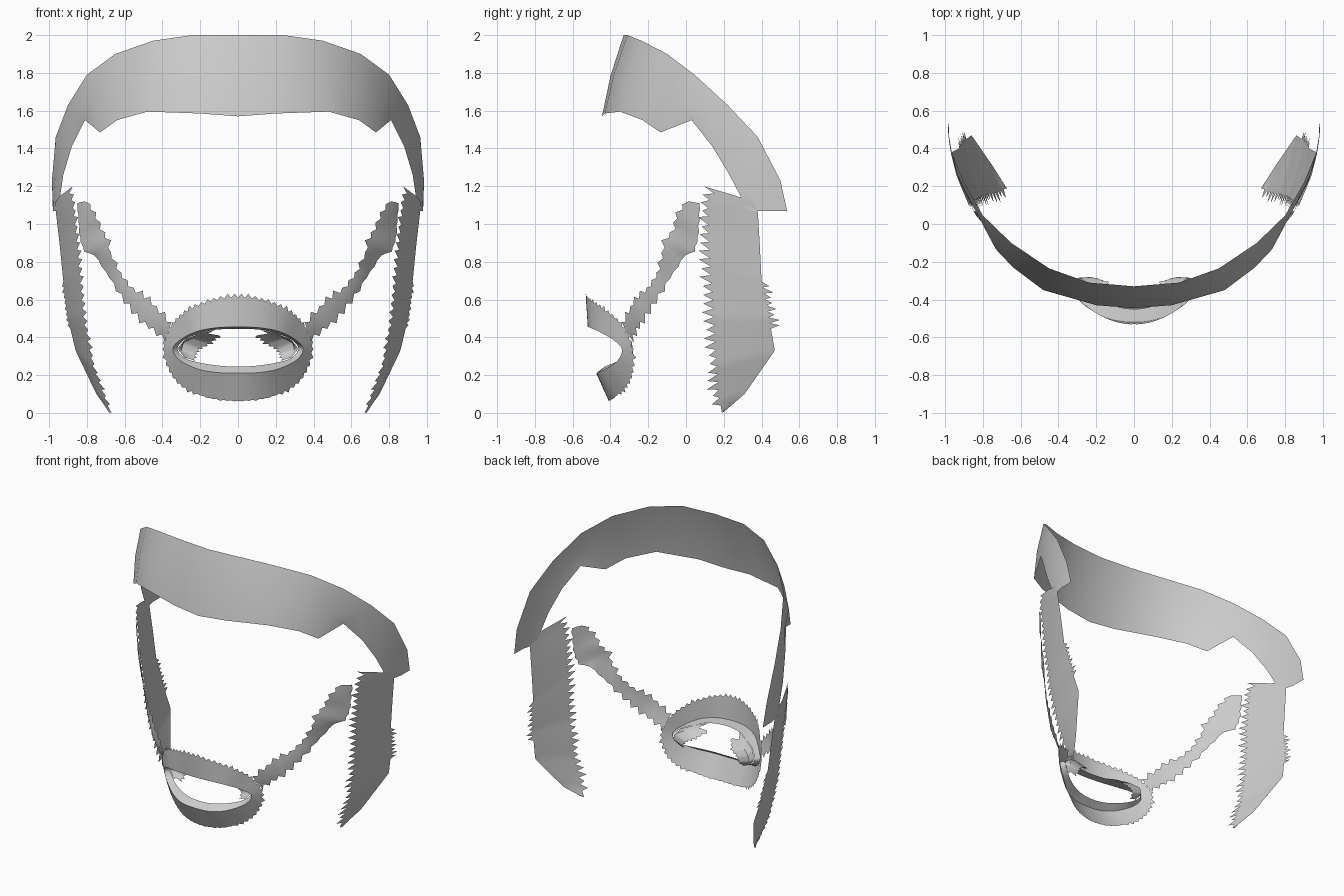
import bpy, bmesh, math, random
from mathutils import Vector

random.seed(4)
cube = bpy.data.objects.get("Cube")
if cube:
    bpy.data.objects.remove(cube, do_unlink=True)

grey = bpy.data.materials.new("plain grey")
grey.use_nodes = True
grey.diffuse_color = (0.6, 0.6, 0.6, 1)
grey.node_tree.nodes["Principled BSDF"].inputs["Base Color"].default_value = (0.6, 0.6, 0.6, 1)


def sample(rail, t, curved):
    """Point on a rail at index parameter t, straight or through a smooth curve."""
    i = min(int(t), len(rail) - 2)
    f = t - i
    b, c = rail[i], rail[i + 1]
    if not curved:
        return b.lerp(c, f)
    # mirrored end points keep the curve level across the centre line
    flip = Vector((-1, 1, 1))
    a = rail[i - 1] if i else rail[1] * flip
    d = rail[i + 2] if i + 2 < len(rail) else rail[-2] * flip
    return 0.5 * (2 * b + (c - a) * f + (2 * a - 5 * b + 4 * c - d) * f * f
                  + (3 * b - a - 3 * c + d) * f ** 3)


def even_steps(rail, count):
    """Index parameters spaced evenly by length along a rail."""
    lengths = [(q - p).length for p, q in zip(rail, rail[1:])]
    steps = []
    for k in range(count):
        left = sum(lengths) * k / (count - 1)
        i = 0
        while i < len(lengths) - 1 and left > lengths[i]:
            left -= lengths[i]
            i += 1
        steps.append(i + min(left / lengths[i], 1))
    return steps


def sheet(name, rails, count=0, first_teeth=None, last_teeth=None, bulge=0.0, curved=False):
    """Skin a half sheet across rails, cut ragged teeth in its edges and mirror it."""
    rails = [[Vector(p) for p in r] for r in rails]
    steps = even_steps(rails[0], count) if count else range(len(rails[0]))
    rows = []
    for k, t in enumerate(steps):
        row = [sample(r, t, curved) for r in rails]
        if bulge:
            mid = (row[0] + row[-1]) / 2
            out = Vector((mid.x, mid.y - 0.3, 0)).normalized()
            row.insert(1, mid + out * bulge)
        for end, inner, teeth in ((0, 1, first_teeth), (-1, -2, last_teeth)):
            if teeth and k % 2:
                away = (row[end] - row[inner]).normalized()
                row[end] = row[end] + away * teeth(row[end].z) * random.uniform(0.6, 1.2)
        rows.append(row)
    bm = bmesh.new()
    grid = [[bm.verts.new(p) for p in row] for row in rows]
    for a, b in zip(grid, grid[1:]):
        for j in range(len(a) - 1):
            bm.faces.new((a[j], a[j + 1], b[j + 1], b[j]))
    bmesh.ops.remove_doubles(bm, verts=bm.verts, dist=0.0005)
    bm.normal_update()
    # make the sheet face away from the middle of the head
    facing = sum(f.normal.dot(f.calc_center_median() - Vector((0, 0.3, 0.9))) for f in bm.faces)
    if facing < 0:
        bmesh.ops.reverse_faces(bm, faces=bm.faces)
    mesh = bpy.data.meshes.new(name)
    bm.to_mesh(mesh)
    bm.free()
    mesh.materials.append(grey)
    obj = bpy.data.objects.new(name, mesh)
    bpy.context.collection.objects.link(obj)
    bpy.ops.object.select_all(action='DESELECT')
    obj.select_set(True)
    bpy.context.view_layer.objects.active = obj
    bpy.ops.object.shade_smooth_by_angle(angle=math.radians(50))
    mirror = obj.modifiers.new("mirror", 'MIRROR')
    mirror.merge_threshold = 0.002
    return obj


# Forehead band, sweeping back and down to the temples
band_top = [(0, -.33, 2), (.24, -.31, 2), (.45, -.235, 1.97), (.65, -.10, 1.90), (.80, .045, 1.79),
            (.90, .22, 1.63), (.965, .38, 1.46), (.985, .50, 1.23), (.98, .535, 1.07)]
band_bottom = [(0, -.445, 1.57), (.2, -.43, 1.585), (.48, -.35, 1.595), (.64, -.23, 1.55),
               (.73, -.135, 1.485), (.81, .03, 1.55), (.88, .14, 1.41), (.925, .23, 1.26),
               (.953, .33, 1.07)]
sheet("forehead_band", [band_top, band_bottom], bulge=.012)

# Side panels with a saw-toothed front edge
panel_front = [(.67, .19, 0), (.70, .18, .06), (.77, .165, .25), (.82, .15, .5), (.845, .13, .78),
               (.865, .12, 1), (.88, .12, 1.12), (.90, .16, 1.18)]
panel_back = [(.68, .2, .005), (.75, .31, .10), (.86, .47, .33), (.90, .44, .5), (.925, .40, .70),
              (.945, .39, .9), (.965, .38, 1.07), (.965, .36, 1.12)]
sheet("side_panel", [panel_front, panel_back], 56,
      first_teeth=lambda z: .06 if z > .04 else 0,
      last_teeth=lambda z: .05 if .45 < z < .7 else 0, bulge=.008)

# Ragged straps running from the cheeks to the mouth corners
strap_upper = [(.81, .015, 1.12), (.76, -.045, 1.04), (.73, -.055, .97), (.69, -.11, .90),
               (.685, -.115, .85), (.635, -.14, .74), (.57, -.195, .655), (.465, -.275, .58),
               (.36, -.33, .46)]
strap_lower = [(.85, .07, 1.11), (.84, .065, 1), (.835, .06, .93), (.81, .04, .85), (.76, -.005, .84),
               (.68, -.085, .72), (.6, -.165, .61), (.5, -.24, .49), (.38, -.295, .40)]
sheet("cheek_strap", [strap_upper, strap_lower], 30,
      first_teeth=lambda z: .03, last_teeth=lambda z: .03 if z < .7 else .01, bulge=.004)

# Lips: outer rim, lip ridge and mouth opening
lip_rim = [(0, -.53, .61), (.12, -.51, .595), (.25, -.44, .545), (.34, -.35, .47), (.39, -.29, .35),
           (.35, -.29, .21), (.27, -.33, .13), (.15, -.385, .08), (0, -.41, .065)]
lip_ridge = [(0, -.52, .455), (.12, -.505, .45), (.22, -.46, .43), (.30, -.39, .39), (.345, -.34, .34),
             (.31, -.36, .28), (.22, -.42, .235), (.12, -.465, .215), (0, -.475, .21)]
lip_edge = [(0, -.45, .445), (.12, -.43, .44), (.2, -.39, .42), (.28, -.35, .39), (.32, -.31, .34),
            (.28, -.33, .29), (.2, -.38, .265), (.1, -.42, .25), (0, -.43, .245)]
sheet("lips", [lip_rim, lip_ridge, lip_edge], 61,
      first_teeth=lambda z: .022 if z > .1 else .005, curved=True)

# Inner cheek flaps behind the mouth corners
flap_rear = [(.1, -.38, .41), (.15, -.31, .375), (.21, -.285, .34), (.23, -.28, .31), (.24, -.31, .28)]
sheet("inner_cheek", [lip_edge[1:6], [(.16, -.37, .42), (.23, -.32, .40), (.29, -.285, .37),
                                      (.30, -.285, .33), (.27, -.31, .29)], flap_rear], 18,
      last_teeth=lambda z: .02)
